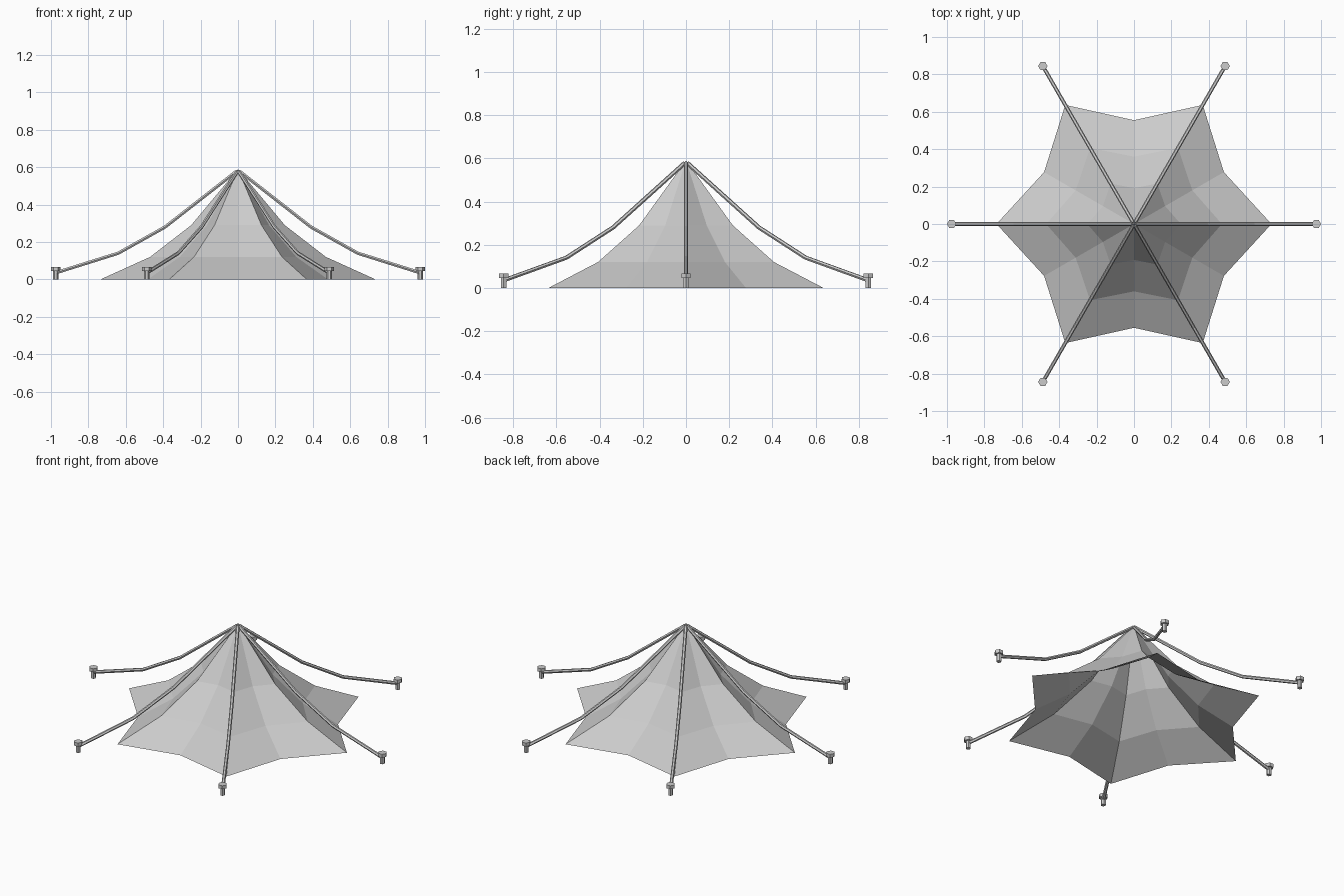
import bpy, bmesh
from math import sin, cos, pi
from mathutils import Vector

if "Cube" in bpy.data.objects:
    bpy.data.objects.remove(bpy.data.objects["Cube"])

grey = bpy.data.materials.new("light grey")
grey.use_nodes = True
colour = (0.6, 0.6, 0.6, 1)
grey.diffuse_color = colour
grey.node_tree.nodes["Principled BSDF"].inputs["Base Color"].default_value = colour


def polar(r, a, z):
    return Vector((r * cos(a), r * sin(a), z))


def finish(name, bm):
    mesh = bpy.data.meshes.new(name)
    bmesh.ops.recalc_face_normals(bm, faces=bm.faces)
    bm.to_mesh(mesh)
    bm.free()
    mesh.materials.append(grey)
    obj = bpy.data.objects.new(name, mesh)
    bpy.context.collection.objects.link(obj)
    return obj


def loft(bm, rings):
    for low, high in zip(rings, rings[1:]):
        n = len(low)
        for i in range(n):
            j = (i + 1) % n
            bm.faces.new((low[i], low[j], high[j], high[i]))


# Open, star-shaped canopy: (height, ridge radius, valley radius)
bm = bmesh.new()
levels = [(0, 0.735, 0.555), (0.12, 0.47, 0.36), (0.29, 0.25, 0.192)]
rings = [[bm.verts.new(polar(valley if i % 2 else ridge, i * pi / 6, z))
          for i in range(12)] for z, ridge, valley in levels]
loft(bm, rings)
peak = bm.verts.new((0, 0, 0.59))
for i in range(12):
    bm.faces.new((rings[-1][i], rings[-1][(i + 1) % 12], peak))
finish("canopy", bm)


def rope(a):
    # Slack guy rope swept as a six-sided tube
    path = [(0.008, 0.578), (0.39, 0.28), (0.64, 0.14), (0.975, 0.035)]
    pts = [Vector(p) for p in path]
    side = polar(1, a + pi / 2, 0)
    bm = bmesh.new()
    rings = []
    for i, p in enumerate(pts):
        t = (pts[min(i + 1, 3)] - pts[max(i - 1, 0)]).normalized()
        up = polar(-t.y, a, t.x)
        centre = polar(p.x, a, p.y)
        rings.append([bm.verts.new(centre + 0.01 * (side * cos(k * pi / 3) + up * sin(k * pi / 3)))
                      for k in range(6)])
    loft(bm, rings)
    bm.faces.new(rings[0])
    bm.faces.new(rings[-1])
    return bm


def peg(a):
    # Hexagonal ground peg with a wider head
    bm = bmesh.new()
    profile = [(0.014, 0), (0.014, 0.045), (0.025, 0.045), (0.025, 0.066)]
    centre = polar(0.975, a, 0)
    rings = [[bm.verts.new(centre + polar(r, k * pi / 3, z)) for k in range(6)]
             for r, z in profile]
    loft(bm, rings)
    bm.faces.new(rings[0])
    bm.faces.new(rings[-1])
    return bm


for n in range(6):
    finish(f"guy_rope_{n + 1}", rope(n * pi / 3))
    finish(f"ground_peg_{n + 1}", peg(n * pi / 3))
